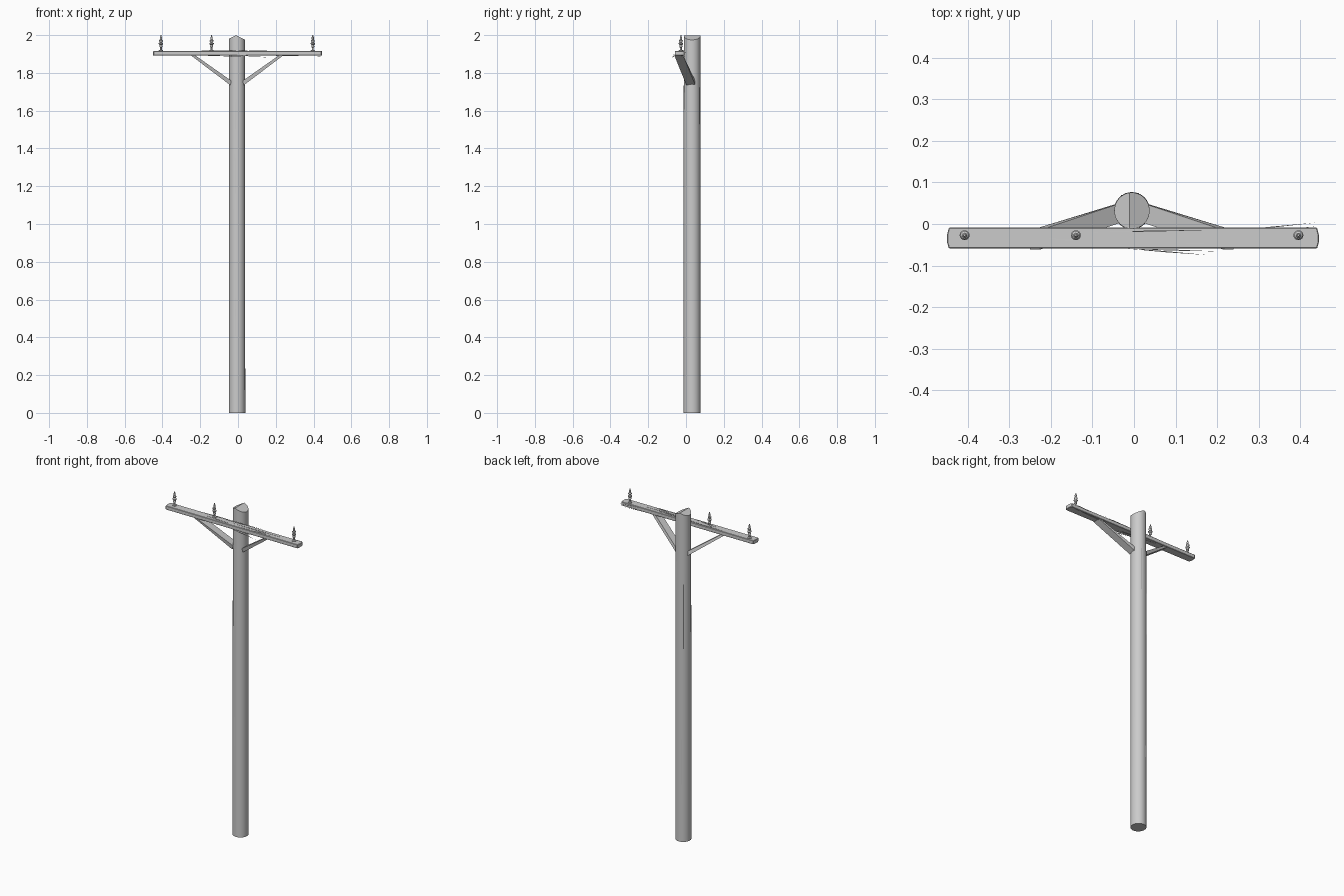
import bpy, bmesh, math
from mathutils import Vector, Matrix

if "Cube" in bpy.data.objects:
    bpy.data.objects.remove(bpy.data.objects["Cube"])

PX, PY = -0.005, 0.032


def finish(bm, name, smooth=True):
    bmesh.ops.recalc_face_normals(bm, faces=bm.faces)
    me = bpy.data.meshes.new(name)
    bm.to_mesh(me)
    bm.free()
    ob = bpy.data.objects.new(name, me)
    bpy.context.collection.objects.link(ob)
    if smooth:
        bpy.ops.object.select_all(action='DESELECT')
        ob.select_set(True)
        bpy.context.view_layer.objects.active = ob
        bpy.ops.object.shade_smooth_by_angle(angle=math.radians(35))
    return ob


def prism(name, outline, vec):
    """Extrude a planar outline along vec."""
    bm = bmesh.new()
    f = bm.faces.new([bm.verts.new(p) for p in outline])
    r = bmesh.ops.extrude_face_region(bm, geom=[f])
    bmesh.ops.translate(bm, vec=vec, verts=[v for v in r['geom'] if isinstance(v, bmesh.types.BMVert)])
    return finish(bm, name, False)


def sliver(bm, a, b, w):
    """Thin spindle of split wood between two points."""
    a, b = Vector(a), Vector(b)
    d = (b - a).normalized()
    u = d.orthogonal().normalized()
    v = d.cross(u)
    m = a.lerp(b, 0.45)
    ring = [bm.verts.new(m + p * w) for p in (u, v, -u, -v)]
    va, vb = bm.verts.new(a), bm.verts.new(b)
    for i in range(4):
        bm.faces.new((va, ring[i], ring[(i + 1) % 4]))
        bm.faces.new((vb, ring[(i + 1) % 4], ring[i]))


# pole with a roof-cut top
bm = bmesh.new()
bmesh.ops.create_cone(bm, cap_ends=True, segments=40, radius1=0.0435, radius2=0.0425, depth=2.0)
bmesh.ops.transform(bm, matrix=Matrix.Translation((PX, PY, 1.0)) @ Matrix.Diagonal((1, 1.03, 1, 1)), verts=bm.verts)
for s in (-1, 1):
    r = bmesh.ops.bisect_plane(bm, geom=bm.verts[:] + bm.edges[:] + bm.faces[:], dist=1e-5,
                               plane_co=(PX - 0.006, PY, 1.999), plane_no=(s * 0.5, 0, 1), clear_outer=True)
    bmesh.ops.holes_fill(bm, edges=[e for e in bm.edges if e.is_boundary], sides=0)
finish(bm, "pole")

# cracks in the pole surface
bm = bmesh.new()
for ang, z0, z1 in ((258, 0.18, 1.0), (256, 0.9, 1.9), (262, 1.4, 1.85), (110, 0.1, 0.9),
                    (125, 1.0, 1.75), (70, 1.4, 1.85)):
    c, s = math.cos(math.radians(ang)), math.sin(math.radians(ang))
    sliver(bm, (PX + 0.042 * c, PY + 0.043 * s, z0), (PX + 0.042 * c, PY + 0.043 * s, z1), 0.003)
finish(bm, "pole_cracks", False)

# crossarm with slightly pointed ends
arm = prism("crossarm", [(-0.446, -0.059, 1.892), (0.441, -0.059, 1.892), (0.445, -0.045, 1.892),
                         (0.445, -0.025, 1.892), (0.441, -0.009, 1.892), (-0.446, -0.009, 1.892),
                         (-0.45, -0.025, 1.892), (-0.45, -0.045, 1.892)], (0, 0, 0.023))
bev = arm.modifiers.new("bevel", 'BEVEL')
bev.width = 0.002
bev.segments = 1

# splinters on the crossarm
bm = bmesh.new()
for x0, y0, x1, y1, z0, z1 in (
        (-0.26, -0.014, 0.02, -0.012, 1.916, 1.918), (-0.24, -0.032, -0.02, -0.05, 1.914, 1.917),
        (-0.02, -0.059, 0.18, -0.075, 1.895, 1.880), (0.0, -0.054, 0.23, -0.057, 1.915, 1.916),
        (-0.02, -0.036, 0.34, -0.030, 1.916, 1.915), (0.19, -0.022, 0.445, 0.004, 1.914, 1.908),
        (0.10, -0.045, 0.25, -0.050, 1.914, 1.917), (-0.1, -0.02, 0.2, -0.014, 1.916, 1.921),
        (0.0, -0.06, 0.2, -0.066, 1.893, 1.898), (0.15, -0.03, 0.44, -0.006, 1.892, 1.888),
        (-0.2, -0.02, 0.12, -0.04, 1.892, 1.885)):
    sliver(bm, (x0, y0, z0), (x1, y1, z1), 0.002)
finish(bm, "crossarm_splinters", False)

# diagonal flat braces
for s, name in ((-1, "brace_left"), (1, "brace_right")):
    a = [(-0.005 + s * 0.245, -0.062, 1.893), (-0.005 + s * 0.222, -0.062, 1.893),
         (-0.005 + s * 0.030, 0.002, 1.758), (-0.005 + s * 0.036, 0.002, 1.735)]
    prism(name, a, (0, 0.047, 0))

# insulators, turned profile
prof = [(0, 0), (0.012, 0), (0.012, 0.006), (0.005, 0.009), (0.005, 0.022), (0.008, 0.024),
        (0.008, 0.03), (0.006, 0.034), (0.012, 0.04), (0.012, 0.044), (0.006, 0.049),
        (0.010, 0.055), (0.010, 0.059), (0.005, 0.064), (0.006, 0.07), (0.006, 0.076),
        (0.003, 0.08), (0.003, 0.086), (0, 0.087)]
for i, x in enumerate((-0.408, -0.140, 0.396)):
    bm = bmesh.new()
    vs = [bm.verts.new((x + r, -0.027, 1.913 + z)) for r, z in prof]
    es = [bm.edges.new(p) for p in zip(vs, vs[1:])]
    bmesh.ops.spin(bm, geom=vs + es, cent=(x, -0.027, 0), axis=(0, 0, 1), angle=2 * math.pi, steps=16)
    bmesh.ops.remove_doubles(bm, verts=bm.verts, dist=1e-5)
    finish(bm, f"insulator_{i + 1}")
